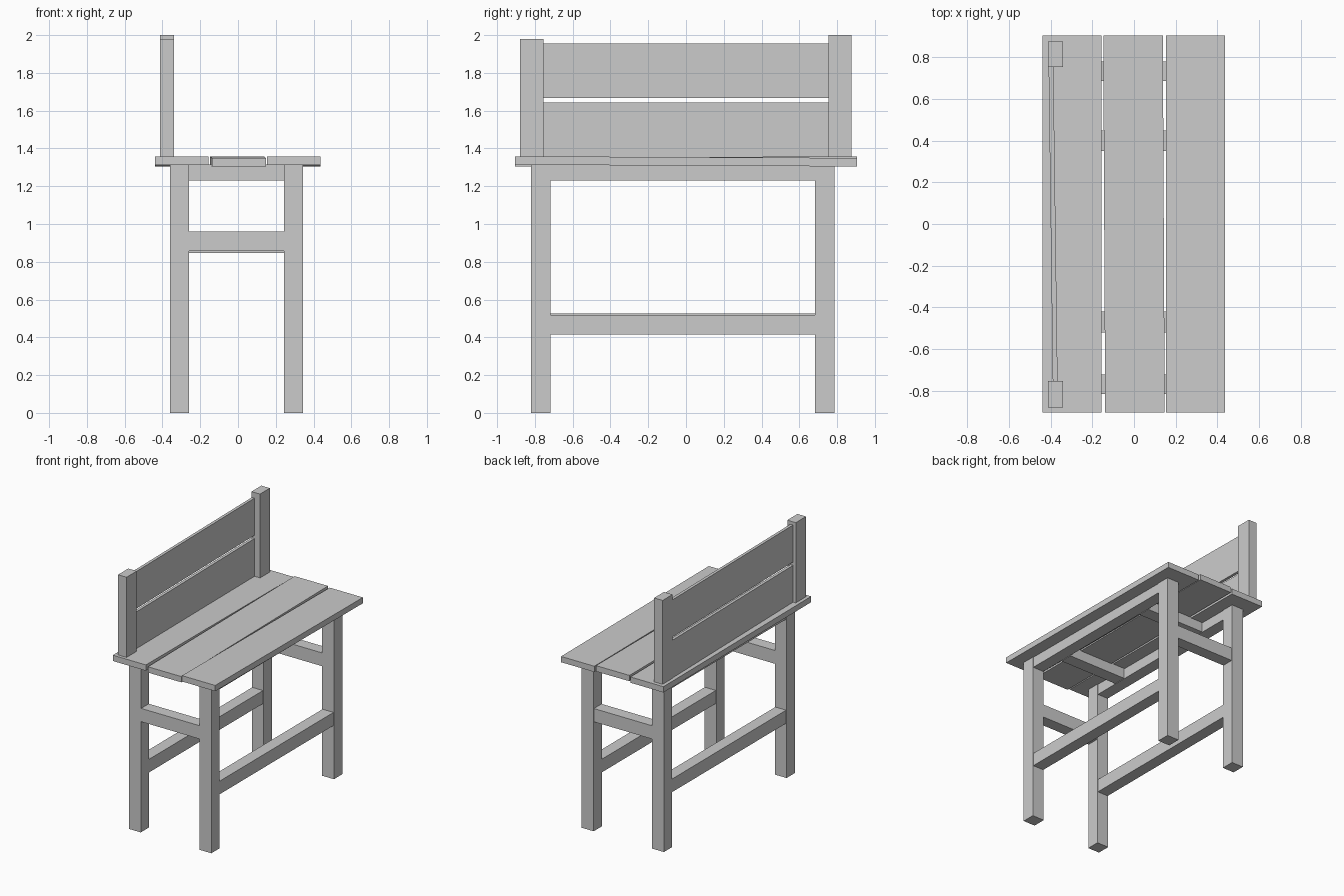
import bpy
import math

if "Cube" in bpy.data.objects:
    bpy.data.objects.remove(bpy.data.objects["Cube"])


def box(name, x, y, z, rot=(0, 0, 0)):
    """Box from (min, max) ranges, optionally turned about its centre."""
    sx, sy, sz = (r[1] - r[0] for r in (x, y, z))
    centre = [(r[0] + r[1]) / 2 for r in (x, y, z)]
    bpy.ops.mesh.primitive_cube_add(size=1, location=centre, rotation=rot)
    ob = bpy.context.object
    ob.name = name
    ob.scale = (sx, sy, sz)
    bpy.ops.object.transform_apply(location=False, rotation=False, scale=True)
    return ob


LEG_X = {"left": (-0.36, -0.26), "right": (0.243, 0.345)}
LEG_Y = {"front": (-0.82, -0.718), "rear": (0.683, 0.785)}
SPAN_X = (-0.26, 0.243)
SPAN_Y = (-0.718, 0.683)

# Four square legs
for side, x in LEG_X.items():
    for end, y in LEG_Y.items():
        box(f"{end}_{side}_leg", x, y, (0, 1.315))

# Long low stretchers and long rails under the seat
for side, x in LEG_X.items():
    dz = 0.008 if side == "left" else 0
    box(f"{side}_stretcher", (x[0] + 0.004, x[1] - 0.004), SPAN_Y,
        (0.415 + dz, 0.517 + dz))
    box(f"{side}_seat_rail", (x[0] + 0.004, x[1] - 0.004), SPAN_Y, (1.23, 1.315))

# Higher stretchers across the two ends
for end, y in LEG_Y.items():
    dz = 0.01 if end == "front" else 0
    box(f"{end}_stretcher", SPAN_X, (y[0] + 0.004, y[1] - 0.004),
        (0.847 + dz, 0.95 + dz))

# Cross rails supporting the seat
for end, yc in (("front", -0.47), ("rear", 0.4)):
    box(f"{end}_cross_rail", SPAN_X, (yc - 0.05, yc + 0.05), (1.23, 1.315))

# Three slightly uneven seat planks
for name, x, tilt, turn in (("left", (-0.44, -0.157), -0.005, 0),
                            ("middle", (-0.143, 0.143), 0.005, 0.005),
                            ("right", (0.153, 0.438), -0.005, 0)):
    box(f"{name}_seat_plank", x, (-0.905, 0.905), (1.309, 1.354), (tilt, 0, turn))

# Backrest posts
box("front_back_post", (-0.413, -0.34), (-0.88, -0.755), (1.345, 1.98))
box("rear_back_post", (-0.413, -0.34), (0.755, 0.876), (1.345, 2.0))

# Backrest boards, set at a slight angle between the posts
turn = math.atan2(0.02, 1.51)
for name, z in (("lower", (1.35, 1.643)), ("upper", (1.668, 1.956))):
    box(f"{name}_back_board", (-0.4, -0.377), (-0.758, 0.758), z, (0, 0, turn))
